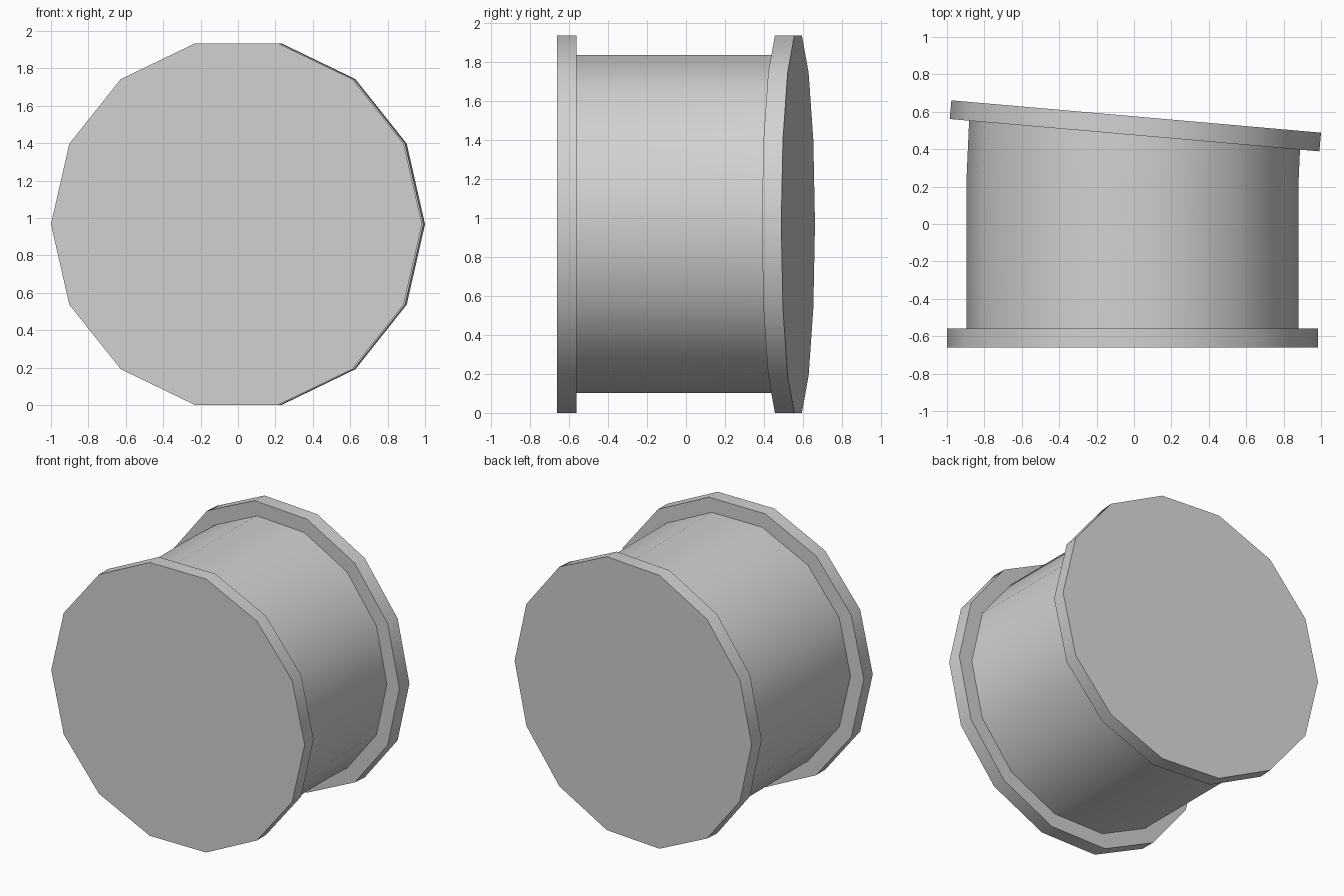
import bpy, bmesh, math
from mathutils import Vector

cube = bpy.data.objects.get("Cube")
if cube:
    bpy.data.objects.remove(cube, do_unlink=True)

SIDES = 14
FLANGE_R, PIPE_R = 0.992, 0.888
AXIS_Z = FLANGE_R * math.cos(math.pi / SIDES)
BEND = math.radians(5)

grey = bpy.data.materials.new("light grey")
grey.use_nodes = True
grey.diffuse_color = (0.64, 0.64, 0.64, 1)
grey.node_tree.nodes["Principled BSDF"].inputs["Base Color"].default_value = grey.diffuse_color


def loft(name, radius, stations, capped):
    """Skin polygon rings placed at (x, y, turn) stations."""
    bm = bmesh.new()
    rings = []
    for x, y, turn in stations:
        across = Vector((math.cos(turn), -math.sin(turn), 0))
        centre = Vector((x, y, AXIS_Z))
        ring = []
        for i in range(SIDES):
            a = math.tau * i / SIDES
            ring.append(bm.verts.new(centre + radius * (across * math.cos(a) + Vector((0, 0, math.sin(a))))))
        rings.append(ring)
    for low, high in zip(rings, rings[1:]):
        for i in range(SIDES):
            j = (i + 1) % SIDES
            bm.faces.new((low[i], low[j], high[j], high[i]))
    if capped:
        bm.faces.new(rings[0])
        bm.faces.new(rings[-1])
    bmesh.ops.recalc_face_normals(bm, faces=bm.faces)
    mesh = bpy.data.meshes.new(name)
    bm.to_mesh(mesh)
    bm.free()
    mesh.materials.append(grey)
    obj = bpy.data.objects.new(name, mesh)
    bpy.context.collection.objects.link(obj)
    bpy.ops.object.select_all(action='DESELECT')
    obj.select_set(True)
    bpy.context.view_layer.objects.active = obj
    bpy.ops.object.shade_smooth_by_angle(angle=math.radians(30))
    return obj


# Centres of the flange faces; the rear one is turned by the bend
front_x, front_y, thick = -0.008, -0.66, 0.1
rear = Vector((0.003, 0.475))
rear_out = rear + thick * Vector((math.sin(BEND), math.cos(BEND)))

# Flat end flanges
loft("front_flange", FLANGE_R, [(front_x, front_y, 0), (front_x, front_y + thick, 0)], True)
loft("rear_flange", FLANGE_R, [(*rear, BEND), (*rear_out, BEND)], True)

# Pipe: straight run, then a slight bend into the rear flange
loft("pipe_body", PIPE_R, [(front_x, front_y + thick, 0), (front_x, 0.23, 0), (*rear, BEND)], False)
